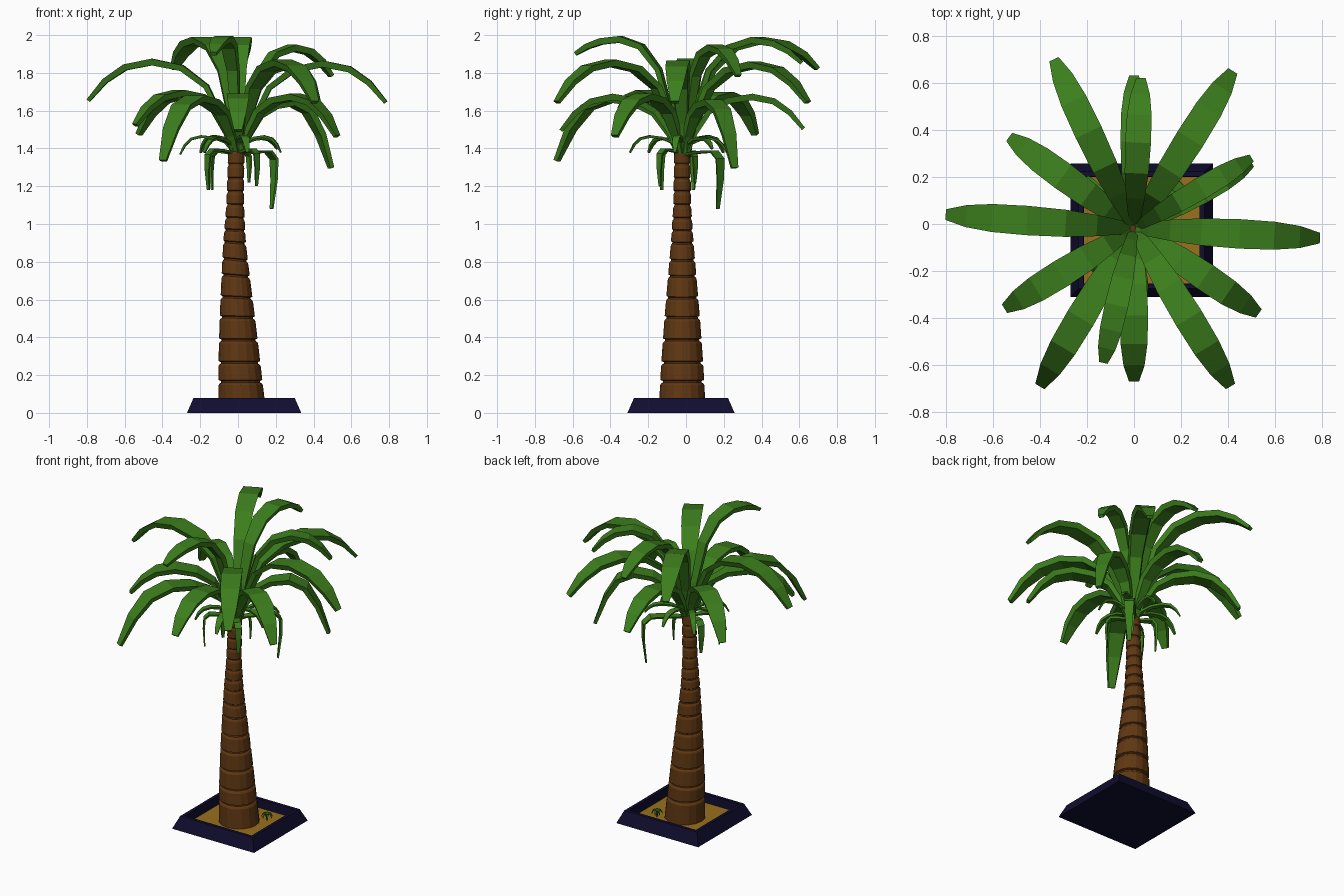
import bpy, math
from mathutils import Vector


def material(name, rgb):
    m = bpy.data.materials.new(name)
    m.diffuse_color = (*rgb, 1)
    return m


GREEN = material("leaf green", (0.045, 0.21, 0.012))
BROWN = material("bark brown", (0.115, 0.038, 0.006))
NAVY = material("planter navy", (0.005, 0.004, 0.028))
SAND = material("sand", (0.32, 0.16, 0.013))


def loft(name, rings, mat):
    """Flat-shaded closed skin through rings of equal point count."""
    n = len(rings[0])
    verts = [p for ring in rings for p in ring]
    faces = [list(range(n))[::-1], [len(verts) - n + i for i in range(n)]]
    for k in range(len(rings) - 1):
        for i in range(n):
            j = (i + 1) % n
            faces.append([k * n + i, k * n + j, (k + 1) * n + j, (k + 1) * n + i])
    me = bpy.data.meshes.new(name)
    me.from_pydata(verts, [], faces)
    me.materials.append(mat)
    ob = bpy.data.objects.new(name, me)
    bpy.context.collection.objects.link(ob)
    return ob


def rect(inset, z):
    x0, x1, y0, y1 = -0.27 + inset, 0.335 - inset, -0.31 + inset, 0.257 - inset
    return [(x0, y0, z), (x1, y0, z), (x1, y1, z), (x0, y1, z)]


# Planter tray with sloped sides and a recessed sand bed
loft("planter", [rect(0, 0), rect(0.035, 0.08), rect(0.056, 0.08), rect(0.058, 0.015)], NAVY)
loft("sand_bed", [rect(0.059, 0.01), rect(0.0575, 0.022)], SAND)

# Trunk: stacked bark segments with narrow grooves
SPINE = [(0.0, 0.024, 0.125), (0.25, 0.008, 0.112), (0.5, -0.003, 0.094), (0.7, -0.011, 0.077),
         (0.9, -0.018, 0.06), (1.1, -0.015, 0.047), (1.45, -0.008, 0.042)]


def spine(z):
    for a, b in zip(SPINE, SPINE[1:]):
        if z <= b[0]:
            t = (z - a[0]) / (b[0] - a[0])
            return a[1] + (b[1] - a[1]) * t, a[2] + (b[2] - a[2]) * t
    return SPINE[-1][1:]


def trunk_ring(z, scale):
    cx, r = spine(z)
    r *= scale
    tilt = 0.1 * max(0, 1 - abs(z - 0.8) / 0.4)
    ring = []
    for i in range(16):
        a = math.tau * i / 16
        dx = r * math.cos(a)
        ring.append((cx + dx, -0.02 + r * math.sin(a), z - tilt * dx))
    return ring


joints = [0.012, 0.165, 0.265, 0.385, 0.505, 0.61, 0.725, 0.81, 0.9,
          0.965, 1.03, 1.1, 1.17, 1.24, 1.315, 1.39]
rings = []
for a, b in zip(joints, joints[1:]):
    rings += [trunk_ring(a + 0.004, 0.88), trunk_ring(a + 0.009, 1.0),
              trunk_ring(b - 0.018, 1.0), trunk_ring(b - 0.010, 0.96), trunk_ring(b - 0.004, 0.88)]
loft("trunk", rings, BROWN)

# Fronds: (reach fraction, rise or drop fraction, width fraction)
RISE = [(0.0, 0.0, 0.4), (0.06, 0.32, 0.5), (0.18, 0.72, 0.72), (0.35, 0.93, 0.92), (0.56, 1.0, 1.0)]
FALL = [(0.75, 0.14, 0.95), (0.89, 0.5, 0.75), (1.0, 1.0, 0.36)]


def frond(name, base, tip, peak, width, thick, curl=0.0):
    """Arching blade; curl bulges it outward before the tip tucks back in."""
    base, tip = Vector(base), Vector(tip)
    pts = []
    for i, (t, h, w) in enumerate(RISE + FALL):
        p = base.lerp(tip, t * (1 + curl * math.sin(math.pi * t)))
        if i < len(RISE):
            p.z = base.z + (peak - base.z) * h
        else:
            p.z = peak + (tip.z - peak) * h
        pts.append((p, w))
    side = Vector((-(tip - base).y, (tip - base).x, 0)).normalized()
    sections = []
    for i, (p, f) in enumerate(pts):
        tan = (pts[min(i + 1, len(pts) - 1)][0] - pts[max(i - 1, 0)][0]).normalized()
        lo = p - tan.cross(side).normalized() * thick * (0.35 + 0.65 * f)
        w = f * width
        sections.append([p - side * w / 2, p + side * w / 2,
                         lo + side * w * 0.4, lo - side * w * 0.4])
    return loft(name, sections, GREEN)


# Large crown leaves: tip x, y, z, peak height and width
LEAVES = [
    (-0.13, -0.59, 1.91, 1.995, 0.1), (0.50, 0.28, 1.79, 1.95, 0.095),
    (-0.34, 0.70, 1.83, 1.99, 0.12), (0.03, 0.62, 1.86, 1.99, 0.11),
    (0.79, -0.06, 1.65, 1.865, 0.125), (-0.80, 0.04, 1.66, 1.875, 0.125),
    (0.42, 0.65, 1.65, 1.86, 0.125), (0.41, -0.69, 1.65, 1.87, 0.125),
    (0.53, -0.38, 1.47, 1.69, 0.12), (-0.55, -0.36, 1.53, 1.71, 0.12),
    (-0.53, 0.37, 1.48, 1.70, 0.12), (0.0, 0.63, 1.51, 1.69, 0.115),
    (0.0, -0.67, 1.50, 1.69, 0.12), (0.50, 0.26, 1.30, 1.66, 0.11), (-0.40, -0.69, 1.34, 1.68, 0.125),
]
for i, (x, y, z, peak, w) in enumerate(LEAVES):
    d = Vector((x, y, 0)).normalized() * 0.015
    frond(f"frond_{i + 1}", (d.x, d.y - 0.018, 1.38), (x, y, z), peak, w, 0.035)

# Small drooping leaves under the crown: tip, peak, width, curl
SMALL = [
    (0.18, 0.17, 1.08, 1.39, 0.065, 0.6), (-0.16, -0.13, 1.18, 1.40, 0.05, 0.5),
    (0.10, -0.14, 1.20, 1.40, 0.045, 0.5), (-0.14, 0.04, 1.18, 1.39, 0.05, 0.5),
    (0.06, 0.05, 1.22, 1.38, 0.04, 0.5), (-0.31, 0.02, 1.37, 1.47, 0.045, 0.1),
    (0.23, -0.06, 1.38, 1.47, 0.04, 0.1), (0.21, 0.14, 1.40, 1.46, 0.04, 0.1),
    (-0.2, 0.2, 1.38, 1.47, 0.04, 0.1), (0.02, 0.22, 1.38, 1.46, 0.04, 0.1),
    (0.05, -0.3, 1.38, 1.47, 0.045, 0.1), (-0.18, -0.2, 1.38, 1.46, 0.04, 0.1),
]
for i, (x, y, z, peak, w, curl) in enumerate(SMALL):
    frond(f"small_frond_{i + 1}", (-0.008, -0.02, 1.35), (x, y, z), peak, w, 0.014, curl)

# Grass tuft on the sand
for i in range(7):
    a = math.tau * i / 7
    tip = (0.158 + 0.035 * math.cos(a), 0.08 + 0.035 * math.sin(a), 0.045)
    frond(f"grass_blade_{i + 1}", (0.158, 0.08, 0.02), tip, 0.07, 0.012, 0.004)
